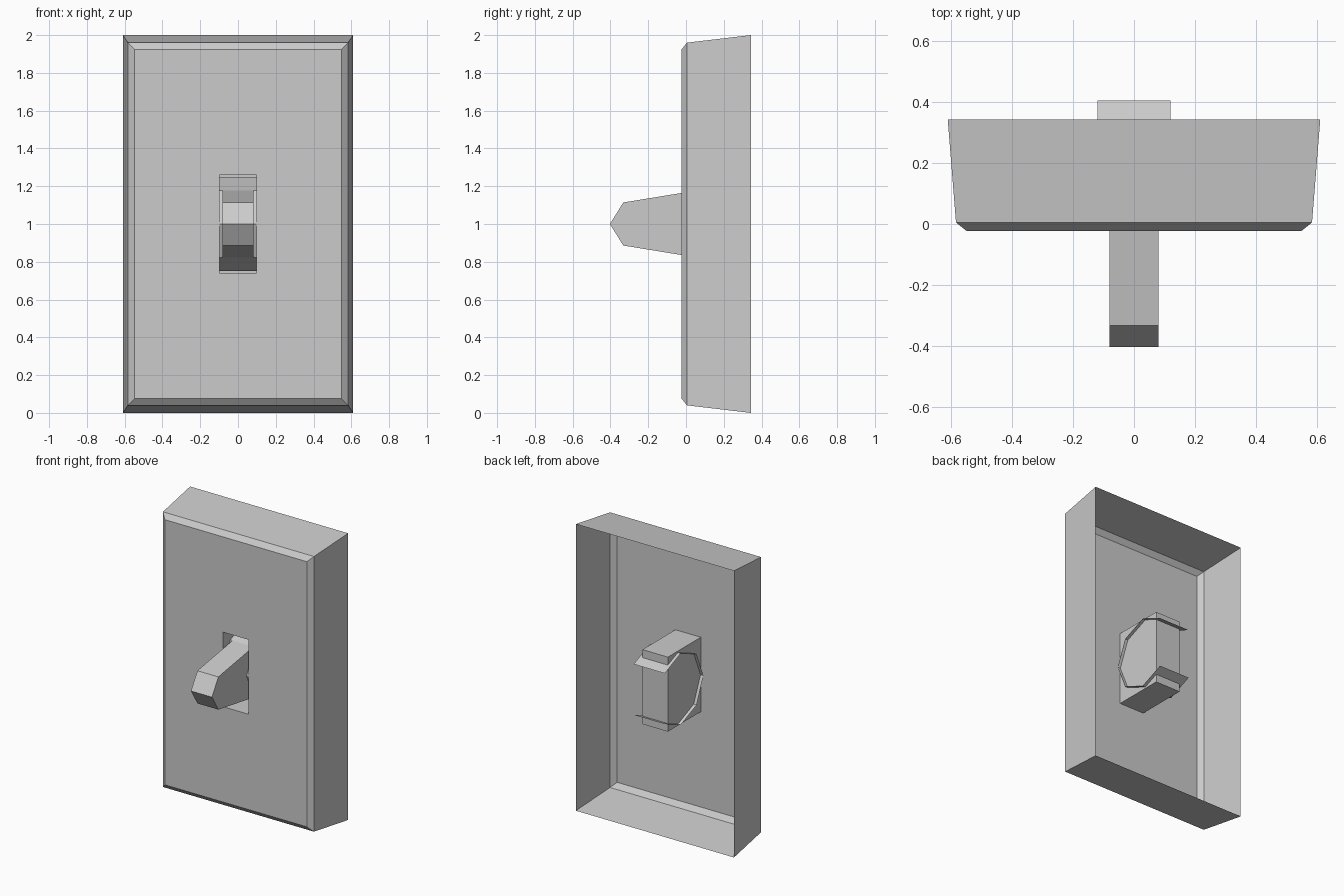
import bpy
import bmesh

if "Cube" in bpy.data.objects:
    bpy.data.objects.remove(bpy.data.objects["Cube"])


def finish(name, bm):
    bmesh.ops.remove_doubles(bm, verts=bm.verts, dist=1e-5)
    bmesh.ops.recalc_face_normals(bm, faces=bm.faces)
    mesh = bpy.data.meshes.new(name)
    bm.to_mesh(mesh)
    bm.free()
    obj = bpy.data.objects.new(name, mesh)
    bpy.context.collection.objects.link(obj)
    return obj


def loft_rects(bm, rects, cap_end=False):
    """Bridge rectangles centred on z = 1, each (half width, half height, y)."""
    loops = [[bm.verts.new((sx * w, y, 1 + sz * h))
              for sx, sz in ((-1, -1), (1, -1), (1, 1), (-1, 1))]
             for w, h, y in rects]
    for a, b in zip(loops, loops[1:]):
        for i in range(4):
            j = (i + 1) % 4
            bm.faces.new((a[i], a[j], b[j], b[i]))
    if cap_end:
        bm.faces.new(loops[-1])


def strip(bm, profile, half):
    """Sweep an open (y, z) profile across x; return both side loops."""
    left = [bm.verts.new((-half, y, z)) for y, z in profile]
    right = [bm.verts.new((half, y, z)) for y, z in profile]
    for i in range(len(profile) - 1):
        bm.faces.new((left[i], left[i + 1], right[i + 1], right[i]))
    return left, right


def mirrored(upper):
    """Complete a profile by reflecting it about z = 1 (last point on axis)."""
    return upper + [(y, 2 - z) for y, z in reversed(upper[:-1])]


# Cover plate: open-backed shell with bevelled rim and a slot in the face
bm = bmesh.new()
loft_rects(bm, [(0.61, 1.0, 0.343), (0.583, 0.96, 0.005),
                (0.548, 0.925, -0.023), (0.098, 0.26, -0.023)])
finish("cover_plate", bm)

# Switch housing: box behind the slot, open to the front
bm = bmesh.new()
loft_rects(bm, [(0.098, 0.26, -0.023), (0.098, 0.26, 0.34)], cap_end=True)
finish("switch_housing", bm)

# Pivot guard: part-octagon sheet, slightly wider than the housing
bm = bmesh.new()
strip(bm, mirrored([(0.405, 1.177), (0.23, 1.25), (0.055, 1.177), (-0.02, 1.0)]), 0.12)
finish("pivot_guard", bm)

# Toggle lever: tapered with a pointed tip
bm = bmesh.new()
for side in strip(bm, mirrored([(0.055, 1.177), (-0.332, 1.114), (-0.403, 1.0)]), 0.081):
    bm.faces.new(side)
finish("toggle_lever", bm)
